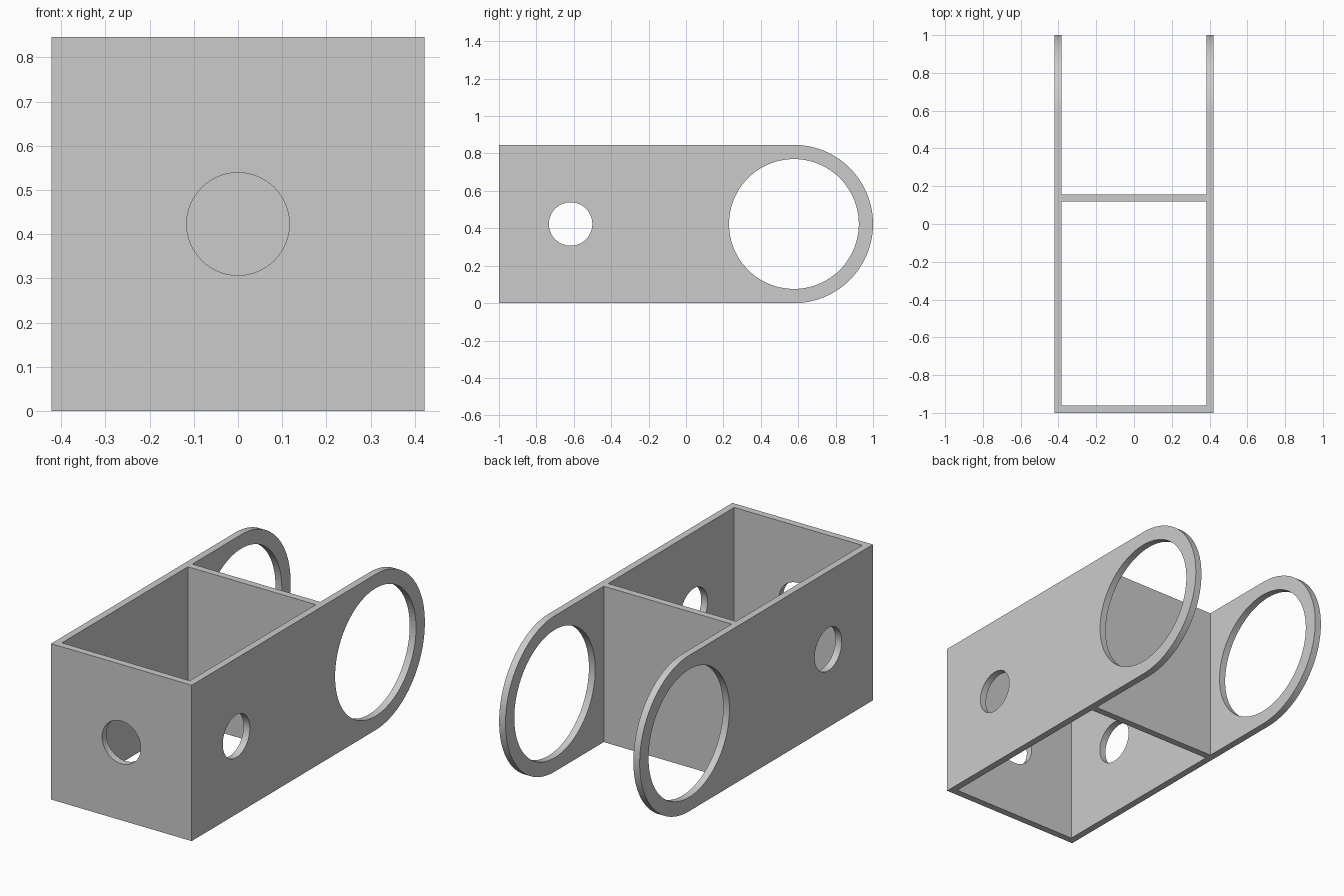
import bpy, bmesh
from math import pi, sin, cos
from mathutils import Vector

if "Cube" in bpy.data.objects:
    bpy.data.objects.remove(bpy.data.objects["Cube"], do_unlink=True)

HALF_W, HEIGHT, WALL = 0.422, 0.846, 0.038
MID = HEIGHT / 2
INNER = HALF_W - WALL
ARC_Y = 1 - MID

grey = bpy.data.materials.new("plain grey")
grey.use_nodes = True
colour = (0.6, 0.6, 0.6, 1)
grey.diffuse_color = colour
grey.node_tree.nodes["Principled BSDF"].inputs["Base Color"].default_value = colour


def arc(centre, radius, start, end, steps):
    return [(centre + radius * cos(a), MID + radius * sin(a))
            for a in (start + (end - start) * i / steps for i in range(steps + 1))]


def circle(centre, radius, steps=96):
    return arc(centre, radius, 0, 2 * pi, steps)[:-1]


def plate(name, loops, place, depth):
    """Fill an outline with holes, then extrude it along depth."""
    bm = bmesh.new()
    for loop in loops:
        verts = [bm.verts.new(place(u, z)) for u, z in loop]
        for a, b in zip(verts, verts[1:] + verts[:1]):
            bm.edges.new((a, b))
    bmesh.ops.triangle_fill(bm, use_beauty=True, edges=bm.edges[:])
    out = bmesh.ops.extrude_face_region(bm, geom=bm.faces[:], use_keep_orig=True)
    moved = [g for g in out["geom"] if isinstance(g, bmesh.types.BMVert)]
    bmesh.ops.translate(bm, verts=moved, vec=Vector(depth))
    bmesh.ops.recalc_face_normals(bm, faces=bm.faces[:])
    mesh = bpy.data.meshes.new(name)
    bm.to_mesh(mesh)
    bm.free()
    mesh.materials.append(grey)
    obj = bpy.data.objects.new(name, mesh)
    bpy.context.collection.objects.link(obj)
    bpy.ops.object.select_all(action="DESELECT")
    obj.select_set(True)
    bpy.context.view_layer.objects.active = obj
    bpy.ops.object.shade_smooth_by_angle()


# Side plates with a rounded back end, a large ring hole and a small hole
side = [(-1, HEIGHT), (-1, 0)] + arc(ARC_Y, MID, -pi / 2, pi / 2, 64)
side_loops = [side, circle(ARC_Y, 0.347), circle(-0.617, 0.116)]
for name, x in (("left_side_plate", INNER), ("right_side_plate", -HALF_W)):
    plate(name, side_loops, lambda y, z: (x, y, z), (WALL, 0, 0))

# Cross walls between the sides: pierced front wall and solid divider
wall = [(-INNER, 0), (INNER, 0), (INNER, HEIGHT), (-INNER, HEIGHT)]
plate("front_wall", [wall, circle(0, 0.116)], lambda x, z: (x, -1, z), (0, WALL, 0))
plate("divider_wall", [wall], lambda x, z: (x, 0.119, z), (0, WALL, 0))
